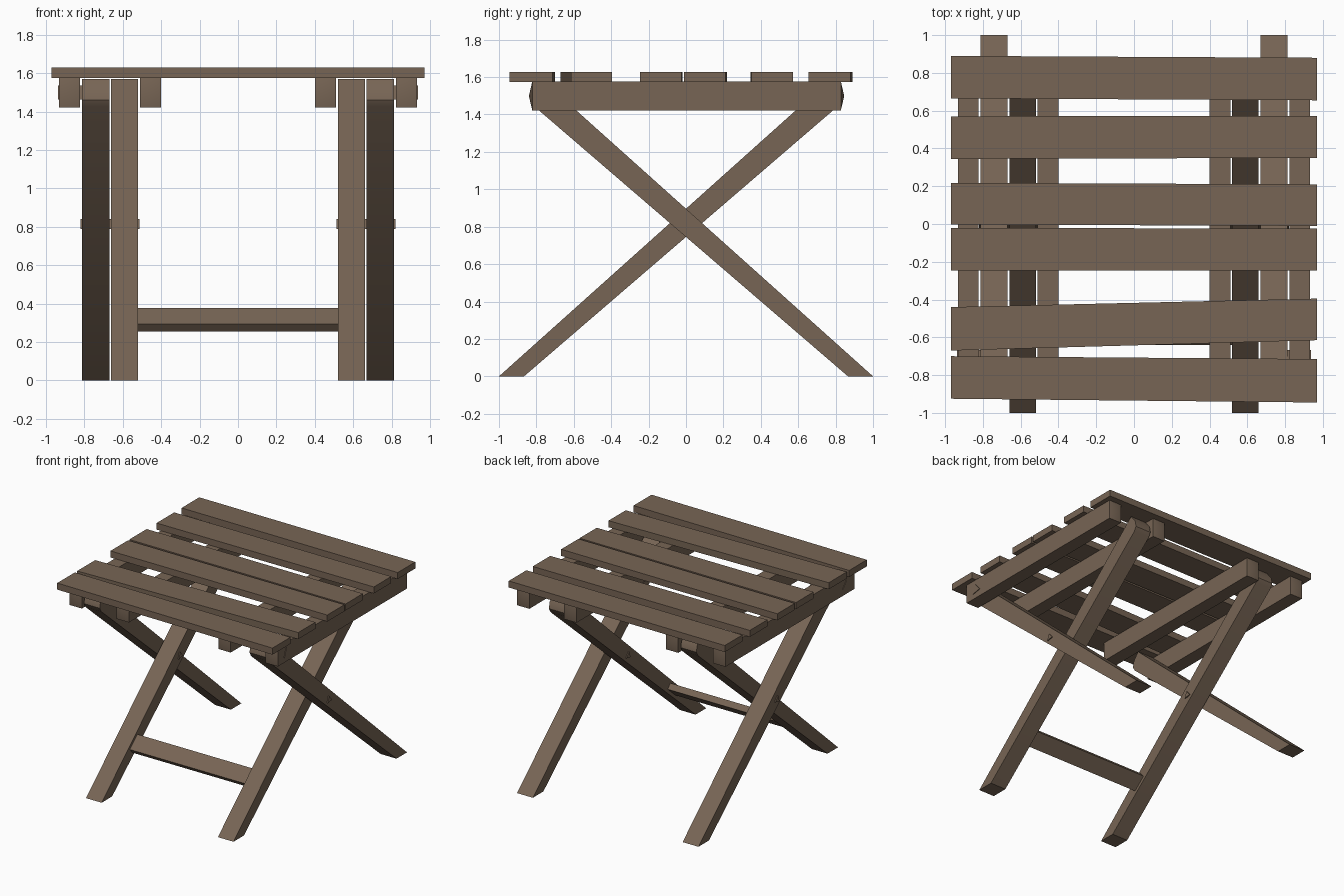
import bpy, bmesh, math
from mathutils import Vector

if "Cube" in bpy.data.objects:
    bpy.data.objects.remove(bpy.data.objects["Cube"])

wood = bpy.data.materials.new("weathered brown wood")
wood.diffuse_color = (0.185, 0.130, 0.090, 1)
wood.use_nodes = True
wood.node_tree.nodes["Principled BSDF"].inputs["Base Color"].default_value = wood.diffuse_color


def finish(name, bm):
    bmesh.ops.recalc_face_normals(bm, faces=bm.faces[:])
    mesh = bpy.data.meshes.new(name)
    bm.to_mesh(mesh)
    bm.free()
    mesh.materials.append(wood)
    ob = bpy.data.objects.new(name, mesh)
    bpy.context.collection.objects.link(ob)
    bpy.context.view_layer.objects.active = ob
    ob.select_set(True)
    bpy.ops.object.shade_smooth_by_angle(angle=math.radians(30))
    ob.select_set(False)
    return ob


def prism(profile, axis, a, b):
    """Extrude a 2D outline along x (outline is y,z) or z (outline is x,y)."""
    bm = bmesh.new()

    def pt(p, t):
        return (t, p[0], p[1]) if axis == "x" else (p[0], p[1], t)
    lo = [bm.verts.new(pt(p, a)) for p in profile]
    hi = [bm.verts.new(pt(p, b)) for p in profile]
    bm.faces.new(lo)
    bm.faces.new(hi)
    n = len(profile)
    for i in range(n):
        j = (i + 1) % n
        bm.faces.new((lo[i], lo[j], hi[j], hi[i]))
    return bm


# Seat slats, slightly askew: (left low y, left high y, right low y, right high y)
slats = [(-0.925, -0.70, -0.945, -0.715), (-0.67, -0.44, -0.615, -0.395),
         (-0.245, -0.02, -0.245, -0.025), (-0.003, 0.218, -0.01, 0.21),
         (0.345, 0.57, 0.35, 0.573), (0.665, 0.89, 0.655, 0.88)]
for i, (l0, l1, r0, r1) in enumerate(slats):
    outline = [(-0.97, l0), (0.97, r0), (0.97, r1), (-0.97, l1)]
    finish(f"seat_slat_{i + 1}", prism(outline, "z", 1.575, 1.628))

# Leg outline seen from the side, foot at the front
leg = [(-1.0, 0.0), (-0.866, 0.0), (0.79, 1.425), (0.81, 1.46), (0.80, 1.51), (0.752, 1.57)]
leg_back = [(-y, z) for y, z in leg]

for s, side in ((-1, "left"), (1, "right")):
    # Rails under the slats, with slightly pointed ends
    for a, b, where in ((0.40, 0.51, "inner"), (0.822, 0.932, "outer")):
        bm = prism([(-0.822, 1.422), (0.828, 1.422), (0.828, 1.576), (-0.822, 1.576)],
                   "x", s * a, s * b)
        bm.normal_update()
        bmesh.ops.recalc_face_normals(bm, faces=bm.faces[:])
        ends = [f for f in bm.faces if abs(f.normal.y) > 0.9]
        for v in bmesh.ops.poke(bm, faces=ends)["verts"]:
            v.co.y += math.copysign(0.018, v.co.y)
        finish(f"{side}_{where}_rail", bm)

    # Crossed legs
    finish(f"{side}_front_leg", prism(leg, "x", s * 0.52, s * 0.66))
    finish(f"{side}_back_leg", prism(leg_back, "x", s * 0.67, s * 0.812))

    # Three-sided pivot bolts
    for name, y, z, r, a, b in (("rail_bolt", -0.71, 1.492, 0.045, 0.70, 0.937),
                                ("crossing_bolt", 0.0, 0.81, 0.032, 0.512, 0.82)):
        tri = [(y + r * math.cos(math.radians(d)), z + r * math.sin(math.radians(d)))
               for d in (-20, 100, 220)]
        finish(f"{side}_{name}", prism(tri, "x", s * a, s * b))

# Crossbar between the front legs, lying along their slope
along = Vector((0.755, 0.656)) * 0.065
across = Vector((-0.656, 0.755)) * 0.025
c = Vector((-0.575, 0.317))
bar = [c - along - across, c + along - across, c + along + across, c - along + across]
finish("foot_crossbar", prism(bar, "x", -0.53, 0.53))
